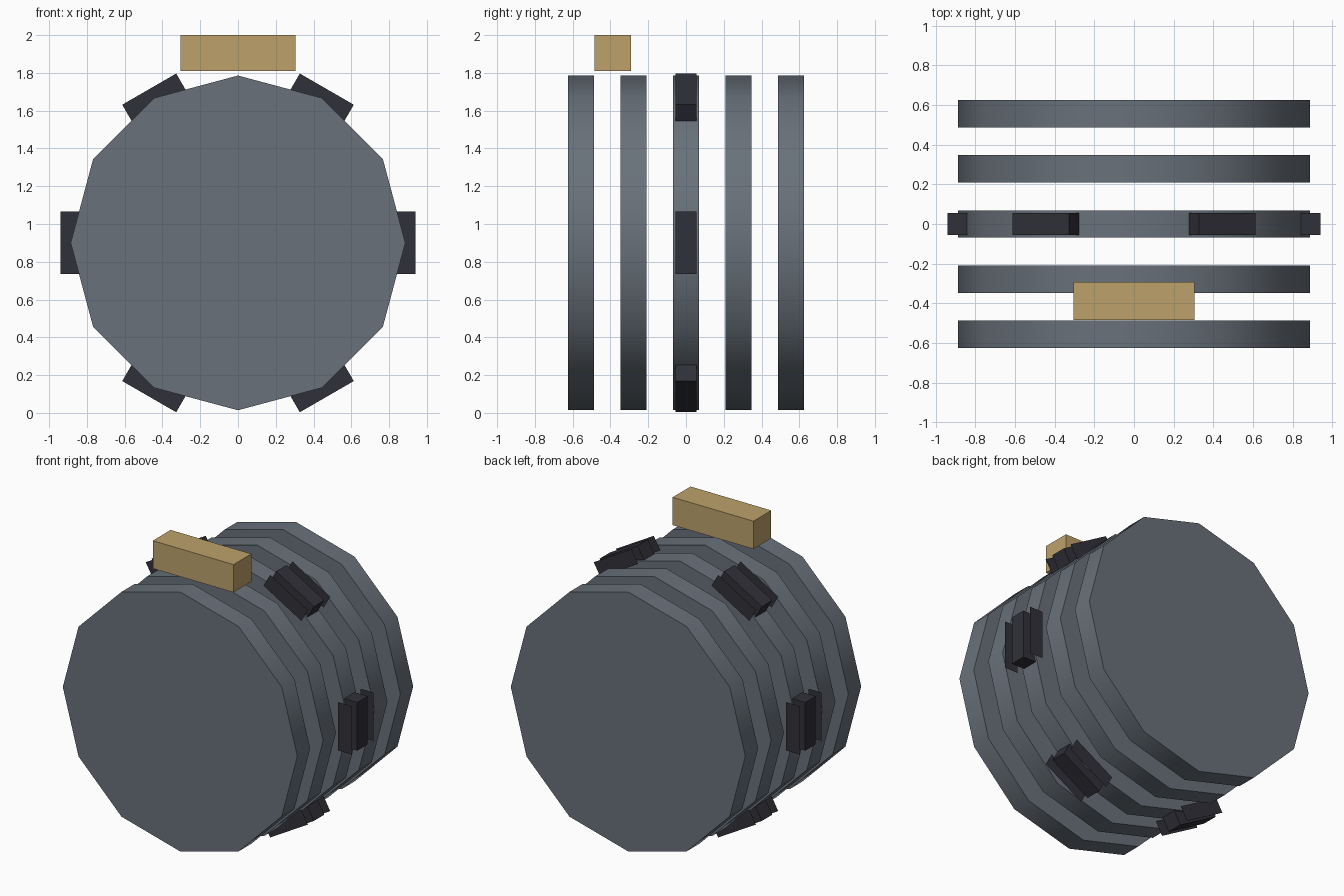
import bpy
import bmesh
from math import pi, radians
from mathutils import Matrix, Vector

cube = bpy.data.objects.get("Cube")
if cube:
    bpy.data.objects.remove(cube, do_unlink=True)

CENTRE_Z = 0.9


def make_material(name, rgb):
    mat = bpy.data.materials.new(name)
    mat.use_nodes = True
    colour = (*rgb, 1)
    mat.diffuse_color = colour
    mat.node_tree.nodes["Principled BSDF"].inputs["Base Color"].default_value = colour
    return mat


steel = make_material("slate_grey", (0.14, 0.165, 0.195))
black = make_material("dark_charcoal", (0.03, 0.03, 0.041))
brass = make_material("tan", (0.51, 0.36, 0.145))


def make_object(name, bm, mat):
    mesh = bpy.data.meshes.new(name)
    bm.to_mesh(mesh)
    bm.free()
    mesh.materials.append(mat)
    obj = bpy.data.objects.new(name, mesh)
    bpy.context.collection.objects.link(obj)
    return obj


def add_box(bm, centre, size):
    matrix = Matrix.Translation(centre) @ Matrix.Diagonal((*size, 1))
    bmesh.ops.create_cube(bm, size=1, matrix=matrix)


# Five separate twelve-sided discs in a row
for i in range(5):
    bm = bmesh.new()
    place = Matrix.Translation((0, (i - 2) * 0.278, CENTRE_Z)) @ Matrix.Rotation(pi / 2, 4, "X")
    bmesh.ops.create_cone(bm, cap_ends=True, segments=12, radius1=0.886,
                          radius2=0.886, depth=0.138, matrix=place)
    disc = make_object(f"disc_{i + 1}", bm, steel)
    bpy.ops.object.select_all(action="DESELECT")
    disc.select_set(True)
    bpy.context.view_layer.objects.active = disc
    bpy.ops.object.shade_smooth_by_angle(angle=radians(40))

# Six lugs around the middle disc, each a block between two flat sheets
for i in range(6):
    bm = bmesh.new()
    add_box(bm, (0.89, 0, 0), (0.1, 0.112, 0.33))
    for y in (-0.12, 0.12):
        corners = [(0.84, -0.165), (0.94, -0.165), (0.94, 0.165), (0.84, 0.165)]
        bm.faces.new([bm.verts.new((x, y, z)) for x, z in corners])
    turn = Matrix.Translation((0, 0, CENTRE_Z)) @ Matrix.Rotation(i * pi / 3, 4, "Y")
    bm.transform(turn)
    make_object(f"lug_{i + 1}", bm, black)

# Block floating above the discs
bm = bmesh.new()
add_box(bm, Vector((0, -0.388, 1.905)), (0.61, 0.192, 0.19))
make_object("top_block", bm, brass)
